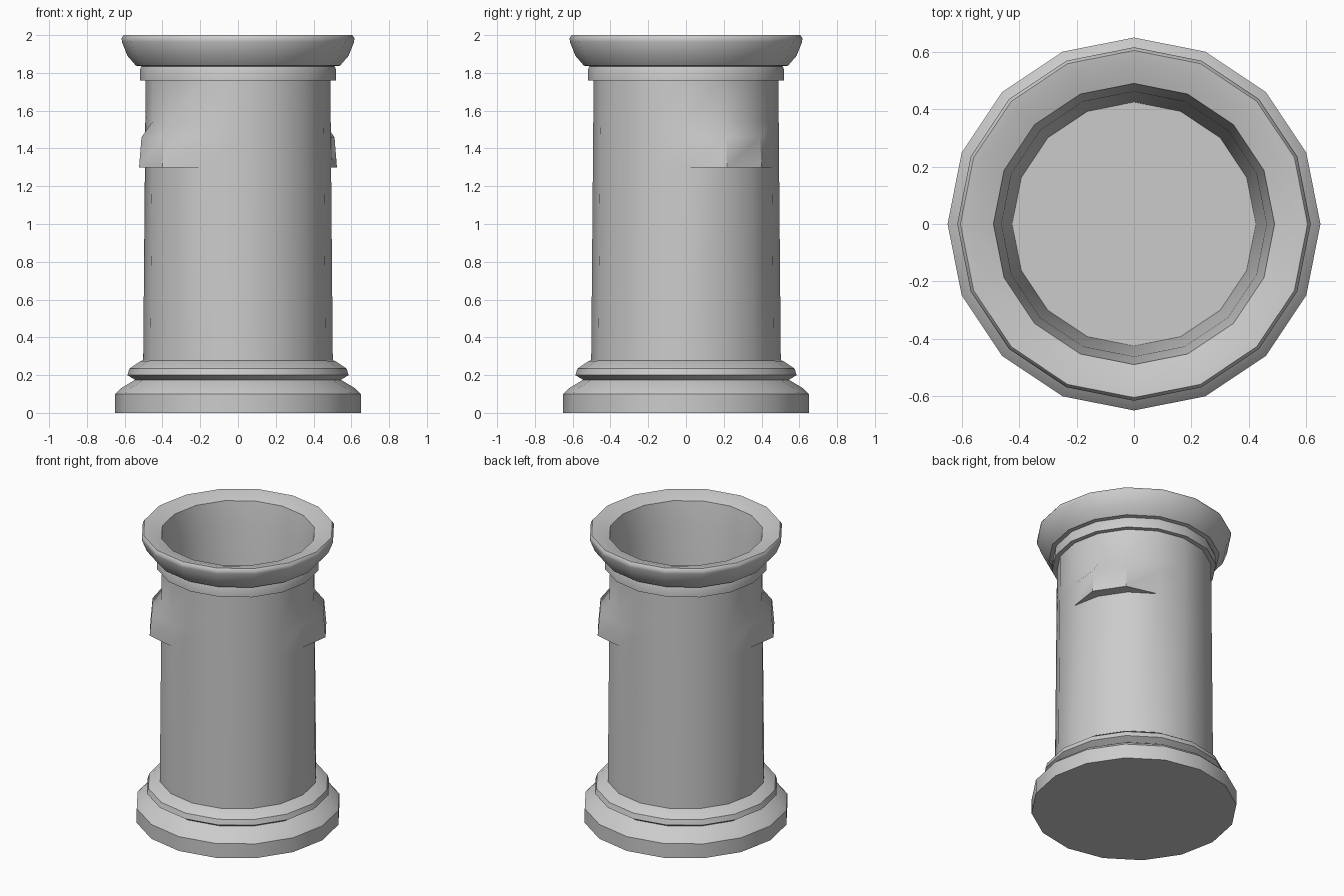
import bpy, bmesh, math

SIDES = 16

cube = bpy.data.objects.get("Cube")
if cube:
    bpy.data.objects.remove(cube, do_unlink=True)

clay = bpy.data.materials.new("grey clay")
clay.use_nodes = True
clay.diffuse_color = (0.6, 0.6, 0.6, 1)
clay.node_tree.nodes["Principled BSDF"].inputs["Base Color"].default_value = (0.6, 0.6, 0.6, 1)


def lathe(name, profile, bulge=None, cap_start=False, cap_end=False):
    """Turn (radius, height) pairs; bulge maps a ring number to a radius at the hoods."""
    bm = bmesh.new()
    rings = []
    for i, (r, z) in enumerate(profile):
        ring = []
        for s in range(SIDES):
            # Two opposite hoods, each swelling at two neighbouring corners
            hood = bulge and i in bulge and s % (SIDES // 2) in (1, 2)
            rad = bulge[i] if hood else r
            a = 2 * math.pi * s / SIDES
            ring.append(bm.verts.new((rad * math.cos(a), rad * math.sin(a), z)))
        rings.append(ring)
    for low, high in zip(rings, rings[1:]):
        for s in range(SIDES):
            t = (s + 1) % SIDES
            bm.faces.new((low[s], low[t], high[t], high[s]))
    if cap_start:
        bm.faces.new(rings[0][::-1])
    if cap_end:
        bm.faces.new(rings[-1])
    bmesh.ops.remove_doubles(bm, verts=bm.verts, dist=0.0005)
    mesh = bpy.data.meshes.new(name)
    bm.to_mesh(mesh)
    bm.free()
    obj = bpy.data.objects.new(name, mesh)
    bpy.context.collection.objects.link(obj)
    mesh.materials.append(clay)
    bpy.ops.object.select_all(action='DESELECT')
    obj.select_set(True)
    bpy.context.view_layer.objects.active = obj
    bpy.ops.object.shade_smooth_by_angle(angle=math.radians(40))
    return obj


# Stepped foot
lathe("base_plinth", [(0.65, 0), (0.65, 0.1), (0.62, 0.13), (0.545, 0.175)], cap_start=True)
lathe("base_moulding", [(0.545, 0.175), (0.585, 0.2), (0.575, 0.235),
                        (0.515, 0.275), (0.49, 0.28)])

# Shaft with two vent hoods; the doubled ring makes the hood undersides
lathe("shaft", [(0.502, 0.27), (0.493, 1.3), (0.493, 1.3), (0.492, 1.46),
                (0.491, 1.54), (0.489, 1.77)], bulge={2: 0.567, 3: 0.553})

# Collar under the rim
lathe("collar", [(0.485, 1.76), (0.52, 1.76), (0.52, 1.815), (0.512, 1.835)])

# Flared rim running over into the hollow
lathe("rim", [(0.51, 1.835), (0.54, 1.838), (0.585, 1.89), (0.615, 1.965),
              (0.616, 1.985), (0.605, 2.0), (0.57, 1.995), (0.49, 1.97)])
lathe("hollow", [(0.49, 1.97), (0.462, 1.8), (0.425, 1.2)], cap_end=True)
